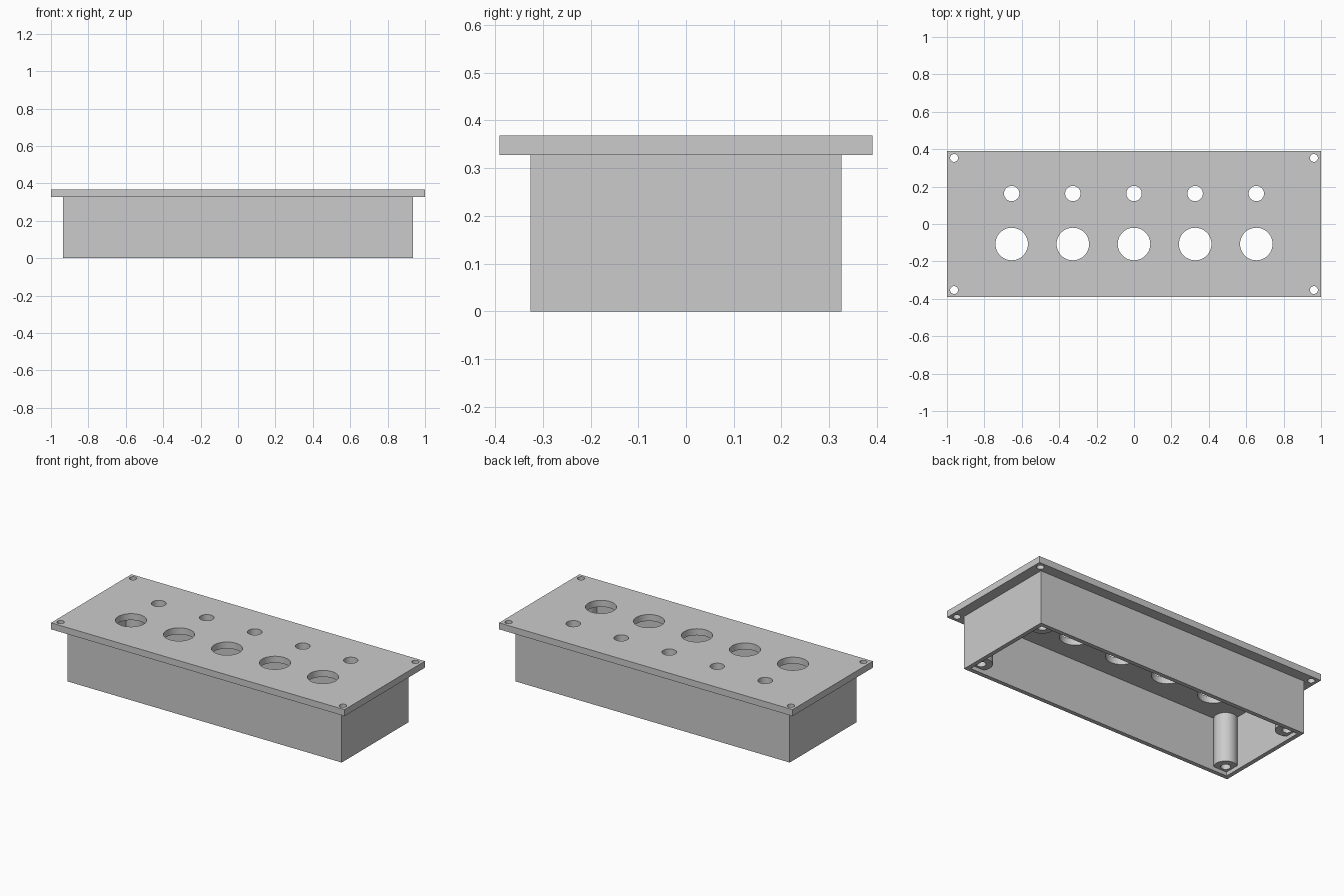
import bpy
import bmesh
import math
from mathutils import Matrix, Vector

if "Cube" in bpy.data.objects:
    bpy.data.objects.remove(bpy.data.objects["Cube"], do_unlink=True)

# Overall sizes
TOP, PLATE_Z = 0.368, 0.328
PLATE_X, PLATE_Y = 1.0, 0.391
BOX_X, BOX_Y = 0.935, 0.326
WALL = 0.026
POST_INSET, POST_R, POST_Z = 0.066, 0.065, 0.024

grey = bpy.data.materials.new("light grey")
grey.use_nodes = True
colour = (0.6, 0.6, 0.6, 1)
grey.diffuse_color = colour
grey.node_tree.nodes["Principled BSDF"].inputs["Base Color"].default_value = colour


def finish(bm, name):
    mesh = bpy.data.meshes.new(name)
    bm.to_mesh(mesh)
    bm.free()
    mesh.materials.append(grey)
    obj = bpy.data.objects.new(name, mesh)
    bpy.context.collection.objects.link(obj)
    return obj


def block(name, half_x, half_y, z0, z1):
    bm = bmesh.new()
    size = Vector((half_x * 2, half_y * 2, z1 - z0))
    place = Matrix.Translation((0, 0, (z0 + z1) / 2)) @ Matrix.Diagonal(size).to_4x4()
    bmesh.ops.create_cube(bm, size=1, matrix=place)
    return finish(bm, name)


def cylinders(name, spots, z0, z1):
    """One object holding an upright cylinder for each (x, y, radius)."""
    bm = bmesh.new()
    for x, y, r in spots:
        bmesh.ops.create_cone(bm, cap_ends=True, segments=48, radius1=r, radius2=r,
                              depth=z1 - z0,
                              matrix=Matrix.Translation((x, y, (z0 + z1) / 2)))
    return finish(bm, name)


def corners(x, y, r):
    return [(sx * x, sy * y, r) for sx in (-1, 1) for sy in (-1, 1)]


def combine(target, tool, operation):
    mod = target.modifiers.new(operation.title(), 'BOOLEAN')
    mod.operation = operation
    mod.solver = 'EXACT'
    mod.object = tool
    bpy.context.view_layer.objects.active = target
    bpy.ops.object.modifier_apply(modifier=mod.name)
    bpy.data.objects.remove(tool, do_unlink=True)


# Flanged face plate on a box, hollowed out from below
enclosure = block("enclosure", PLATE_X, PLATE_Y, PLATE_Z, TOP)
combine(enclosure, block("box", BOX_X, BOX_Y, 0, PLATE_Z + 0.02), 'UNION')
combine(enclosure, block("cavity", BOX_X - WALL, BOX_Y - WALL, -0.1, PLATE_Z), 'DIFFERENCE')

# Corner screw posts with blind holes
post_x, post_y = BOX_X - POST_INSET, BOX_Y - POST_INSET
combine(enclosure, cylinders("posts", corners(post_x, post_y, POST_R),
                             POST_Z, PLATE_Z + 0.015), 'UNION')
combine(enclosure, cylinders("post_holes", corners(post_x, post_y, 0.027),
                             -0.1, 0.25), 'DIFFERENCE')

# Rows of large and small openings, plus flange screw holes
openings = corners(0.962, 0.353, 0.021)
for i in range(-2, 3):
    openings.append((i * 0.327, -0.107, 0.087))
    openings.append((i * 0.327, 0.163, 0.041))
combine(enclosure, cylinders("openings", openings, PLATE_Z - 0.05, TOP + 0.1), 'DIFFERENCE')

# Smooth round walls, crisp edges
bpy.ops.object.select_all(action='DESELECT')
enclosure.select_set(True)
bpy.context.view_layer.objects.active = enclosure
bpy.ops.object.shade_smooth_by_angle(angle=math.radians(30))
